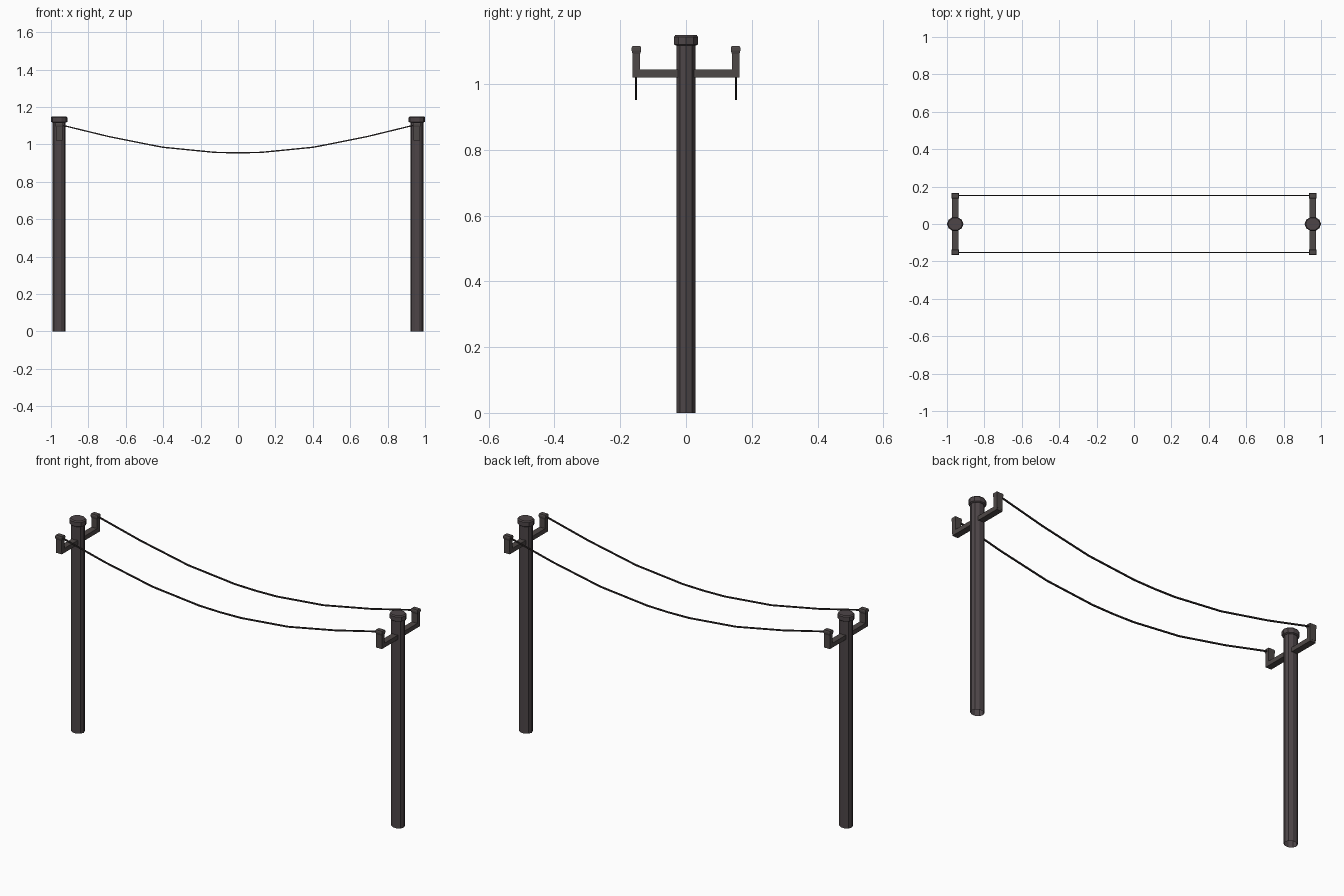
import bpy, bmesh, math

if "Cube" in bpy.data.objects:
    bpy.data.objects.remove(bpy.data.objects["Cube"])


def material(name, rgb):
    m = bpy.data.materials.new(name)
    m.diffuse_color = (*rgb, 1)
    m.use_nodes = True
    m.node_tree.nodes["Principled BSDF"].inputs["Base Color"].default_value = m.diffuse_color
    return m


POLE = material("dark grey pole", (0.074, 0.060, 0.064))
ARM = material("warm grey bracket", (0.076, 0.065, 0.063))
WIRE = material("black wire", (0.032, 0.026, 0.026))
POLE_X = 0.956


def finish(bm, name, mat):
    bmesh.ops.recalc_face_normals(bm, faces=bm.faces)
    me = bpy.data.meshes.new(name)
    bm.to_mesh(me)
    bm.free()
    me.materials.append(mat)
    ob = bpy.data.objects.new(name, me)
    bpy.context.collection.objects.link(ob)
    return ob


def loft(name, mat, cx, cy, rings, sides, turn=0.0, bottom=True):
    """Stack of closed rings (half x, half y, z) with a capped top."""
    bm = bmesh.new()
    prev = None
    for rx, ry, z in rings:
        ring = []
        for i in range(sides):
            a = turn + 2 * math.pi * i / sides
            ring.append(bm.verts.new((cx + rx * math.cos(a), cy + ry * math.sin(a), z)))
        if prev:
            for i in range(sides):
                j = (i + 1) % sides
                bm.faces.new((prev[i], prev[j], ring[j], ring[i]))
        elif bottom:
            bm.faces.new(ring[::-1])
        prev = ring
    bm.faces.new(prev)
    return finish(bm, name, mat)


def square_loft(name, mat, cx, cy, rings):
    k = math.sqrt(2)
    return loft(name, mat, cx, cy, [(x * k, y * k, z) for x, y, z in rings], 4, math.pi / 4)


for side, sx in (("left", -1), ("right", 1)):
    x = sx * POLE_X
    # Oval pole, open at the foot, and its chamfered cap
    k = 1 / math.cos(math.pi / 10)
    loft(side + "_pole", POLE, x, 0, [(0.035, 0.029 * k, 0), (0.035, 0.029 * k, 1.125)],
         10, bottom=False)
    loft(side + "_pole_cap", POLE, x, 0,
         [(0.036, 0.031 * k, 1.117), (0.044, 0.0365 * k, 1.121),
          (0.044, 0.0365 * k, 1.144), (0.038, 0.032 * k, 1.15)], 10)
    # Crossarm with an upright and a flared insulator cap at each end
    square_loft(side + "_crossarm", ARM, x, 0, [(0.017, 0.162, 1.02), (0.017, 0.162, 1.044)])
    for end, sy in (("front", -1), ("back", 1)):
        y = sy * 0.151
        square_loft(f"{side}_{end}_upright", ARM, x, y,
                    [(0.017, 0.0115, 1.03), (0.017, 0.0115, 1.10)])
        square_loft(f"{side}_{end}_insulator_cap", ARM, x, y,
                    [(0.017, 0.0115, 1.092), (0.020, 0.0145, 1.102),
                     (0.020, 0.0145, 1.110), (0.018, 0.012, 1.116)])

# Sagging wires: square section swept along a few straight segments
half = [(0.95, 1.105), (0.687, 1.041), (0.404, 0.985), (0.125, 0.9575), (0, 0.955)]
path = [(-x, z) for x, z in half] + half[-2::-1]
R = 0.0035
for end, sy in (("front", -1), ("back", 1)):
    bm = bmesh.new()
    prev = None
    for x, z in path:
        ring = [bm.verts.new((x, sy * 0.152 + dy, z + dz))
                for dy, dz in ((-R, -R), (R, -R), (R, R), (-R, R))]
        if prev:
            for i in range(4):
                j = (i + 1) % 4
                bm.faces.new((prev[i], prev[j], ring[j], ring[i]))
        else:
            bm.faces.new(ring)
        prev = ring
    bm.faces.new(prev)
    finish(bm, end + "_wire", WIRE)
